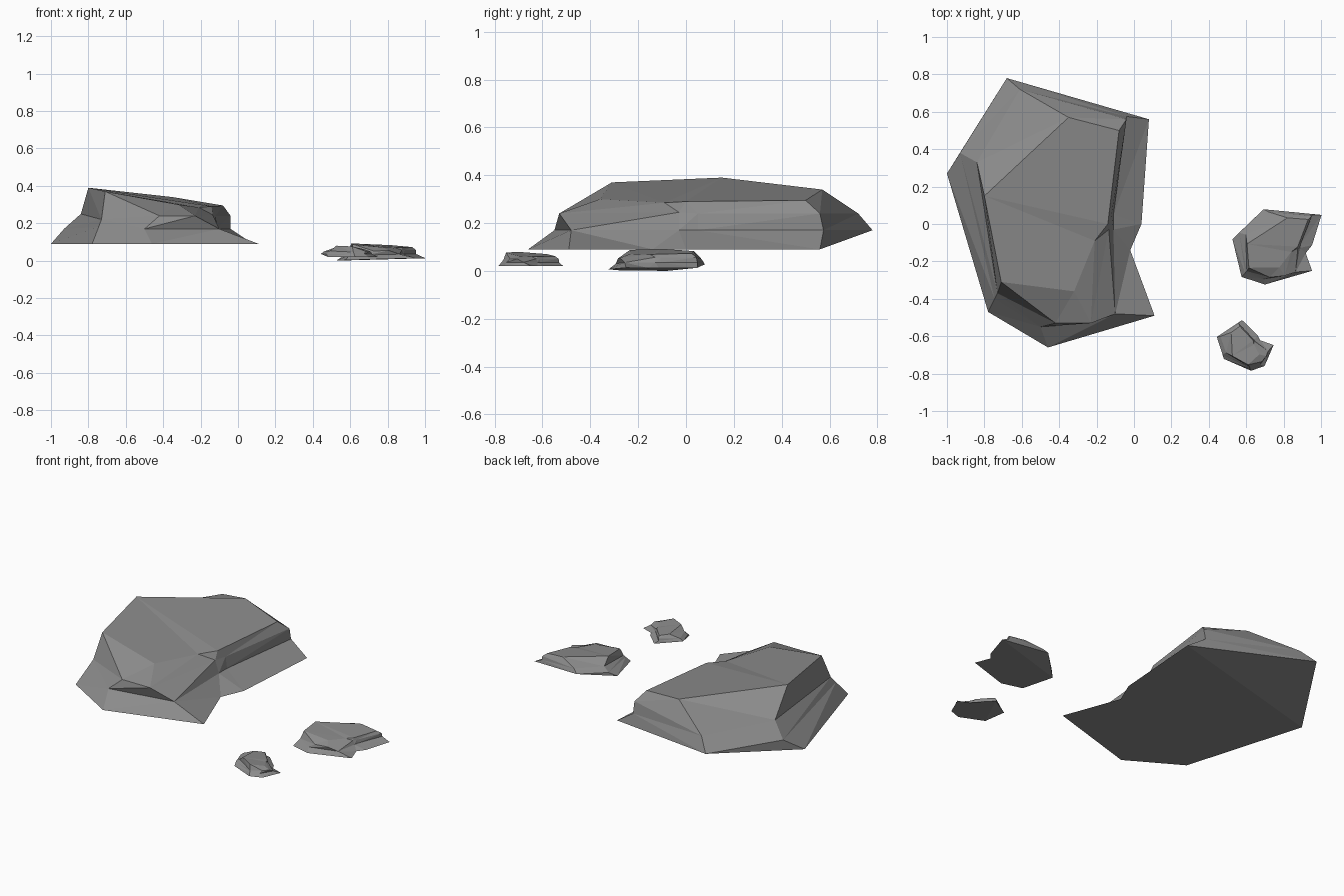
import bpy, bmesh
from mathutils import Matrix
from math import radians

if "Cube" in bpy.data.objects:
    bpy.data.objects.remove(bpy.data.objects["Cube"])

# Rock cross-sections, bottom to top; each has eight corners running clockwise
RINGS = [
    # ground outline (back-left corner lifts off the ground)
    [(-.68, .78, .17), (.08, .56, .09), (.04, 0, .09), (-.02, -.14, .09),
     (.11, -.49, .09), (-.46, -.66, .09), (-.78, -.47, .09), (-1, .27, .09)],
    # foot of the ledge
    [(-.68, .78, .17), (-.04, .575, .17), (-.11, .05, .17), (-.11, -.03, .17),
     (-.10, -.48, .17), (-.50, -.55, .17), (-.745, -.40, .18), (-.93, .38, .17)],
    # top of the ledge
    [(-.61, .72, .24), (-.04, .56, .24), (-.12, .05, .24), (-.135, -.03, .245),
     (-.23, -.53, .24), (-.42, -.53, .24), (-.73, -.37, .22), (-.84, .33, .25)],
    # sloping crown
    [(-.35, .57, .34), (-.08, .50, .295), (-.14, 0, .29), (-.21, -.09, .285),
     (-.32, -.36, .30), (-.42, -.53, .24), (-.71, -.31, .37), (-.80, .15, .39)],
]

# Dark grey stone
stone = bpy.data.materials.new("stone")
stone.diffuse_color = (.26, .26, .26, 1)
stone.use_nodes = True
stone.node_tree.nodes["Principled BSDF"].inputs["Base Color"].default_value = stone.diffuse_color


def rock(name, matrix):
    bm = bmesh.new()
    rings = [[bm.verts.new(p) for p in ring] for ring in RINGS]
    # side facets between neighbouring rings
    for low, high in zip(rings, rings[1:]):
        for i in range(8):
            j = (i + 1) % 8
            bm.faces.new((low[j], low[i], high[i], high[j]))
    # crown, flat underside and the raised corner of the underside
    bm.faces.new(rings[-1][::-1])
    base = rings[0]
    bm.faces.new(base[1:])
    bm.faces.new((base[7], base[0], base[1]))
    bmesh.ops.remove_doubles(bm, verts=bm.verts, dist=.001)
    bmesh.ops.triangulate(bm, faces=bm.faces)
    bm.transform(matrix)
    bmesh.ops.recalc_face_normals(bm, faces=bm.faces)
    mesh = bpy.data.meshes.new(name)
    bm.to_mesh(mesh)
    bm.free()
    mesh.materials.append(stone)
    obj = bpy.data.objects.new(name, mesh)
    bpy.context.collection.objects.link(obj)
    return obj


# The same boulder, full size, flattened, and small and turned
rock("large_rock", Matrix.Identity(4))
rock("medium_rock", Matrix(((.425, .06, 0, .935),
                            (.043, .286, 0, -.115),
                            (.012, 0, .30, -.015),
                            (0, 0, 0, 1))))
rock("small_rock", Matrix.Translation((.655, -.60, .002))
     @ Matrix.Rotation(radians(50), 4, 'Z')
     @ Matrix.Diagonal((.205, .205, .20, 1)))
